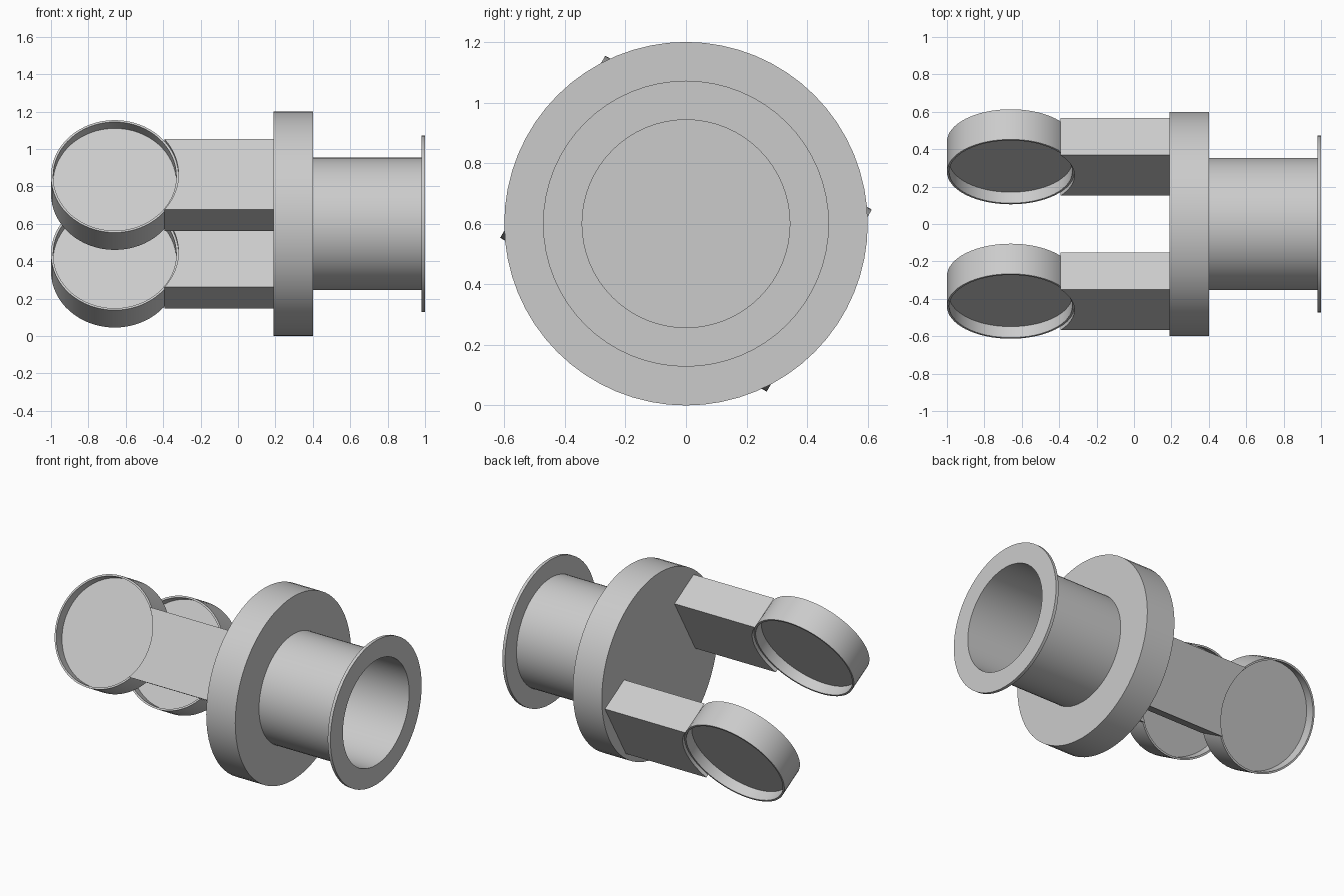
import bpy, bmesh, math
from mathutils import Matrix, Vector

cube = bpy.data.objects.get("Cube")
if cube:
    bpy.data.objects.remove(cube, do_unlink=True)

grey = bpy.data.materials.new("light_grey")
grey.use_nodes = True
colour = (0.6, 0.6, 0.6, 1)
grey.diffuse_color = colour
grey.node_tree.nodes["Principled BSDF"].inputs["Base Color"].default_value = colour

AXIS_Z = 0.6
SIDES = 64
BASE = Matrix.Translation((0, 0, AXIS_Z))


def finish(name, bm, matrix):
    bmesh.ops.remove_doubles(bm, verts=bm.verts, dist=1e-5)
    bmesh.ops.recalc_face_normals(bm, faces=bm.faces)
    bm.transform(matrix)
    mesh = bpy.data.meshes.new(name)
    bm.to_mesh(mesh)
    bm.free()
    mesh.materials.append(grey)
    obj = bpy.data.objects.new(name, mesh)
    bpy.context.collection.objects.link(obj)
    bpy.ops.object.select_all(action="DESELECT")
    obj.select_set(True)
    bpy.context.view_layer.objects.active = obj
    bpy.ops.object.shade_smooth_by_angle(angle=math.radians(30))
    return obj


def lathe(name, profile, matrix, closed=False):
    """Spin (radius, height) points around local z."""
    bm = bmesh.new()
    verts = [bm.verts.new((r, 0, h)) for r, h in profile]
    ends = verts[1:] + ([verts[0]] if closed else [])
    edges = [bm.edges.new(pair) for pair in zip(verts, ends)]
    bmesh.ops.spin(bm, geom=verts + edges, cent=(0, 0, 0), axis=(0, 0, 1),
                   angle=math.tau, steps=SIDES, use_duplicate=False)
    return finish(name, bm, matrix)


# Flange and hollow spigot along the x axis
along_x = BASE @ Matrix.Rotation(math.pi / 2, 4, "Y")
lathe("flange", [(0, 0.19), (0.6, 0.19), (0.6, 0.4), (0, 0.4)], along_x)
lathe("spigot_tube", [(0.354, 0.4), (0.354, 0.98), (0.472, 0.98),
                      (0.472, 1), (0.343, 1), (0.343, 0.4)], along_x, True)

# Two opposed arms, each ending in a round pad recessed on both faces
PAD_X, PAD_RX, PAD_RY = -0.659, 0.341, 0.347
OFFSET, PAD_HALF, WEB_HALF = 0.415, 0.093, 0.025
ARM_HALF, ARM_WIDTH = 0.115, 0.217
RIM = 0.966

for label, turn in (("front", 60), ("back", 240)):
    frame = (BASE @ Matrix.Rotation(math.radians(turn), 4, "X")
             @ Matrix.Translation((0, 0, OFFSET)))
    pad = (frame @ Matrix.Translation((PAD_X, 0, 0))
           @ Matrix.Diagonal((PAD_RX, PAD_RY, 1, 1)))
    lathe(label + "_pad", [(0, WEB_HALF), (RIM, WEB_HALF), (RIM, PAD_HALF),
                           (1, PAD_HALF), (1, -PAD_HALF), (RIM, -PAD_HALF),
                           (RIM, -WEB_HALF), (0, -WEB_HALF)], pad)

    # Arm outline with a hollow end that hugs the pad
    reach = math.asin(ARM_WIDTH / PAD_RY)
    outline = [(0.2, -ARM_WIDTH), (0.2, ARM_WIDTH)]
    for i in range(17):
        a = reach * (1 - i / 8)
        outline.append((PAD_X + PAD_RX * math.cos(a), PAD_RY * math.sin(a)))
    bm = bmesh.new()
    face = bm.faces.new([bm.verts.new((x, y, -ARM_HALF)) for x, y in outline])
    made = bmesh.ops.extrude_face_region(bm, geom=[face], use_keep_orig=True)
    top = [v for v in made["geom"] if isinstance(v, bmesh.types.BMVert)]
    bmesh.ops.translate(bm, verts=top, vec=Vector((0, 0, 2 * ARM_HALF)))
    finish(label + "_arm", bm, frame)
